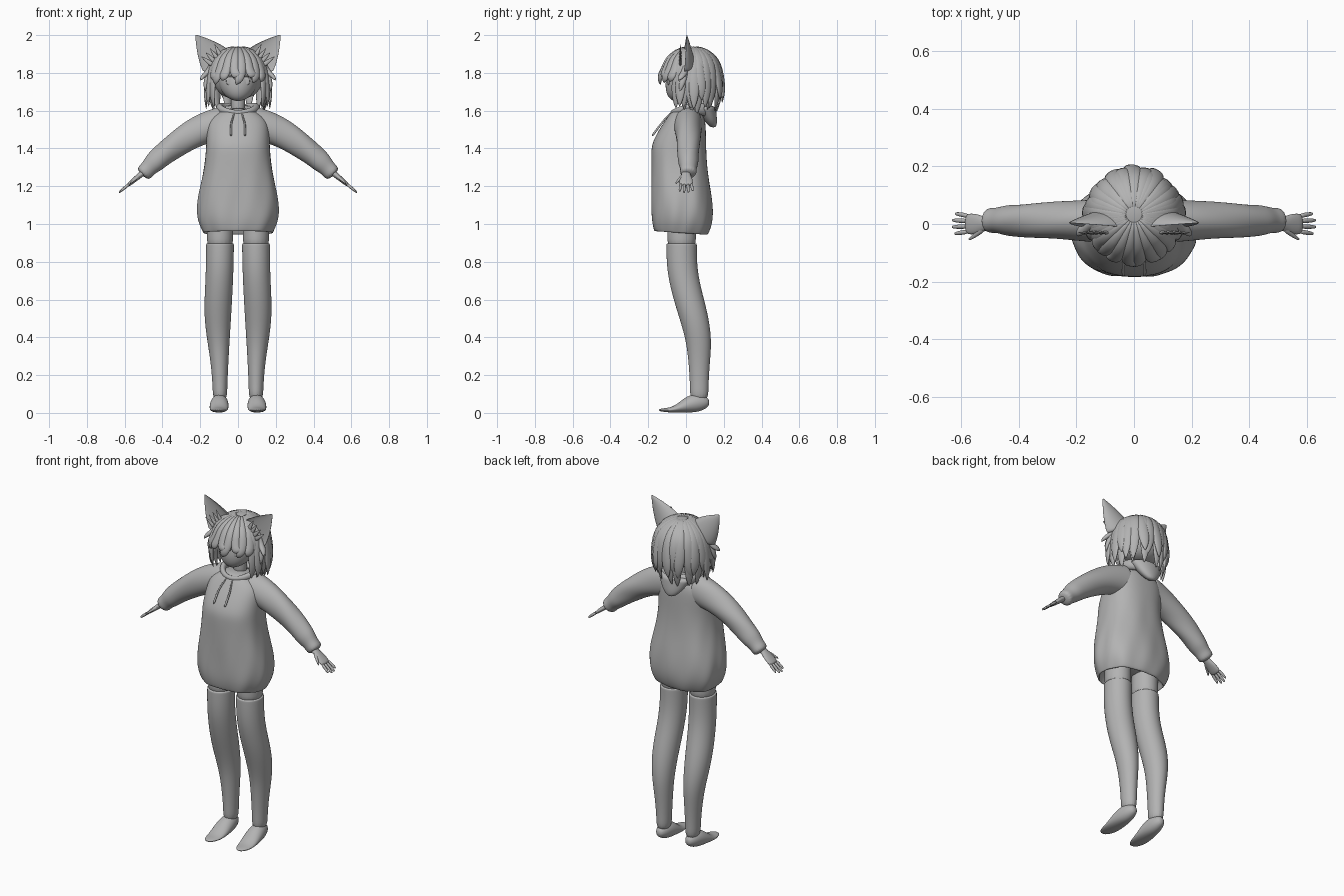
import bpy, bmesh, random
from math import sin, cos, pi, exp, radians
from mathutils import Vector

random.seed(4)
if "Cube" in bpy.data.objects:
    bpy.data.objects.remove(bpy.data.objects["Cube"])

grey = bpy.data.materials.new("plain_grey")
grey.use_nodes = True
tone = (.45, .45, .45, 1)
grey.diffuse_color = tone
grey.node_tree.nodes["Principled BSDF"].inputs["Base Color"].default_value = tone

SIDEWAYS, DEEP, UPWARD = Vector((1, 0, 0)), Vector((0, 1, 0)), Vector((0, 0, 1))


def steps(start, stop, count):
    return [start + (stop - start) * i / (count - 1) for i in range(count)]


def mix(start, stop, t):
    """Smooth blend, held constant beyond both ends."""
    t = min(max(t, 0), 1)
    return start + (stop - start) * t * t * (3 - 2 * t)


def bump(value, centre, span):
    return exp(-((value - centre) / span) ** 2)


def ellipse(angle, z):
    return cos(angle), sin(angle)


def loft(bm, path, side=SIDEWAYS, up=None, n=8, shape=ellipse, closed=False):
    """Skin rings (x, y, z, half width, half depth) along a path."""
    grow = 1 / (2 / 3 + cos(2 * pi / n) / 3)
    rings, last = [], len(path) - 1
    for i, (x, y, z, width, depth) in enumerate(path):
        before, after = path[max(i - 1, 0)], path[min(i + 1, last)]
        if closed:
            before, after = path[i - 1], path[(i + 1) % len(path)]
        tangent = (up or Vector(after[:3]) - Vector(before[:3])).normalized()
        across = (side - tangent * side.dot(tangent)).normalized()
        through = tangent.cross(across)
        ring = []
        for j in range(n):
            c, s = shape(2 * pi * j / n, z)
            offset = across * width * c + through * depth * s
            ring.append(bm.verts.new(Vector((x, y, z)) + offset * grow))
        rings.append(ring)
    pairs = list(zip(rings, rings[1:]))
    if closed:
        pairs.append((rings[-1], rings[0]))
    else:
        bm.faces.new(rings[0])
        bm.faces.new(rings[-1])
    for a, b in pairs:
        for j in range(n):
            k = (j + 1) % n
            bm.faces.new((a[j], a[k], b[k], b[j]))


def finish(bm, name, mirror=False, level=2):
    bmesh.ops.recalc_face_normals(bm, faces=bm.faces)
    for face in bm.faces:
        face.smooth = True
    mesh = bpy.data.meshes.new(name)
    bm.to_mesh(mesh)
    bm.free()
    mesh.materials.append(grey)
    ob = bpy.data.objects.new(name, mesh)
    bpy.context.collection.objects.link(ob)
    if mirror:
        ob.modifiers.new("mirror", "MIRROR").use_mirror_merge = False
    smooth = ob.modifiers.new("smooth", "SUBSURF")
    smooth.levels = smooth.render_levels = level


def part(name, path, mirror=False, **options):
    bm = bmesh.new()
    loft(bm, path, **options)
    finish(bm, name, mirror)


# Legs: stockings, bare thighs, feet
def leg(z, scale=1):
    calf = .012 * bump(z, .5, .2)
    return (.095 + calf, mix(.07, -.023, (z - .32) / .5), z,
            scale * (mix(.036, .073, z / .9) + calf), scale * mix(.048, .08, (z - .1) / .5))


stocking = [leg(z) for z in steps(.06, .89, 12)] + [leg(.895), leg(.9, .85)]
part("stocking", stocking, mirror=True, up=UPWARD, n=16)
part("thigh", [leg(z, .94) for z in steps(.86, 1.1, 4)], mirror=True, up=UPWARD, n=16)
foot = []
for t in steps(.02, .98, 10):
    height, taper = mix(.11, .03, (t - .2) / .6), sin(pi * t) ** .4
    foot.append((.095 + .01 * t, .13 - .28 * t, height / 2, .05 * taper, height / 2 * taper))
part("foot", foot, mirror=True, n=12)
part("hips", [(0, -.02, z, .14, .09) for z in (1, 1.1, 1.2)], up=UPWARD, n=16)


# Hoodie body: boxy section with soft folds, open at the hem
def cloth(angle, z):
    c, s = cos(angle), sin(angle)
    low = .035 * max(0, 1.45 - z)
    fold = 1 + low * (sin(7 * angle + 9 * z) + sin(11 * angle - 14 * z))
    scale = fold * (abs(c) ** 2.5 + abs(s) ** 2.5) ** -.4
    return c * scale, s * scale


body = [(0, -.03, 1.03, .16, .11), (0, -.03, .95, .18, .13)]
for z in steps(.95, 1.615, 14):
    bulge, shoulder = bump(z, 1.07, .2), max(0, z - 1.4) / .22
    front = -.183 + .13 * shoulder ** 1.3
    back = .105 + .035 * bulge - .03 * shoulder ** 6
    hem = mix(.91, 1, (z - .95) / .07)
    width = (.165 + .05 * bulge) * (1 - shoulder ** 6) ** .5
    body.append((0, (front + back) / 2, z, hem * width, hem * (back - front) / 2))
part("hoodie_body", body, up=Vector((0, .07, 1)), n=40, shape=cloth)


# Sleeves with a gathered cuff
def rumple(angle, z):
    ripple = 1 + .03 * sin(3 * angle + 40 * z)
    return cos(angle) * ripple, sin(angle) * ripple


sleeve = []
for t in steps(0, 1, 15):
    x = .07 + .44 * t
    gather = 1 - .2 * bump(t, .93, .03)
    sleeve.append((x, .012, 1.53 - 1.1 * (x - .05) ** 1.8,
                   gather * (.078 - .03 * t), gather * (.093 - .045 * t)))
part("sleeve", sleeve, mirror=True, side=DEEP, n=16, shape=rumple)

# Hood: a collar roll round the neck, a pointed pouch behind, two strings
roll = []
for a in steps(0, 2 * pi, 17)[:-1]:
    back = (1 - cos(a)) / 2
    roll.append((.1 * sin(a), .025 - .098 * cos(a), 1.588 + .02 * sin(a) ** 2 + .01 * back,
                 .014 + .022 * back, .012 + .014 * back))
part("hood_collar", roll, side=UPWARD, n=10, closed=True)
pouch = [(0, .145 - .05 * t, 1.51 + .12 * t, .02 + .09 * t ** .7, .015 + .045 * t ** .7)
         for t in steps(0, 1, 5)]
part("hood_pouch", pouch, up=UPWARD, n=16)
strings = [(mix(.02, .037, 2 * t), -.08 - .1 * t ** .9, 1.59 - .125 * t, .004 + .002 * t, .004 + .002 * t)
           for t in steps(0, 1, 6)]
part("drawstring", strings, mirror=True)


# Hands: palm, four fingers, thumb, laid out along the arm's direction
def reach(distance, y, width, depth):
    return .48 + .78 * distance, y, 1.29 - .64 * distance, width, depth


bm = bmesh.new()
loft(bm, [reach(d, 0, mix(.022, .036, (d - .04) / .05), .018 - .06 * d) for d in steps(0, .135, 6)],
     side=DEEP, n=12)
for i in range(4):
    y, length = .028 - .018 * i, .06 + .015 * sin(i)
    loft(bm, [reach(.12 + length * t, y * (1 + .3 * t), thick, thick)
              for t, thick in ((0, .008), (.5, .008), (.9, .006), (1, .003))], side=DEEP)
loft(bm, [reach(.05 + .07 * t, -.01 - .045 * t ** .8, .012 - .008 * t, .01 - .006 * t)
          for t in steps(0, 1, 5)], side=DEEP)
finish(bm, "hand", True, 1)

# Neck and head
part("neck", [(0, .02, z, .037, .037) for z in (1.57, 1.65, 1.72)], up=UPWARD, n=14)
arcs = steps(.06, pi - .06, 11)
head = [(0, mix(-.07, .025, .25 + a / 3), 1.785 - .135 * cos(a), .11 * sin(a), .115 * sin(a)) for a in arcs]
part("head", head, up=UPWARD, n=20)
part("nose", [(0, -.09 - .012 * sin(a), 1.725 + .01 * cos(a), .005, .005) for a in steps(0, pi, 4)])
part("mouth", [(x, -.09 + 9 * x * x, 1.69 + 6 * x * x, .003, .002) for x in steps(-.02, .02, 5)], side=UPWARD)
part("eye", [(.043, y, 1.756, size, size * 1.2) for y, size in ((-.08, .02), (-.095, .02), (-.098, .013))],
     mirror=True, n=14)
part("eyelid", [(.045 - .03 * cos(a), -.088 - .012 * sin(a) - .01 * cos(a), 1.765 + .02 * sin(a), .004, .003)
                for a in steps(0, pi, 7)], mirror=True, side=UPWARD)


# Hair: scalp cap under tapered locks that run from the crown
def lock(bm, heading, z_end, width=.03, flare=1, sway=0):
    path, a = [], radians(heading)
    for rise in steps(1.47, .04, 4):
        r = .15 * cos(rise)
        path.append((r * sin(a), .03 - r * cos(a), 1.81 + .122 * sin(rise), width * cos(rise) ** .4, .016))
    for t in (.4, .75, 1):
        b, thin = a + radians(sway) * t, 1.03 - t ** 4
        r = .15 * (1 + (flare - 1) * t + .08 * sin(pi * t))
        path.append((r * sin(b), .03 - r * cos(b), 1.806 + (z_end - 1.806) * t, width * thin, .013 * thin))
    loft(bm, path, side=Vector((cos(a), sin(a), 0)))


vary = random.uniform
cap = [(0, .045, 1.8 - .138 * cos(a), .137 * sin(a) ** .7, .122 * sin(a) ** .7) for a in arcs]
part("hair_cap", cap, up=UPWARD, n=20)
bm = bmesh.new()
for heading in steps(75, 285, 15):
    lock(bm, heading, vary(1.6, 1.66), flare=vary(.95, 1.12), sway=vary(-8, 8))
for heading in steps(85, 275, 9):
    lock(bm, heading, vary(1.57, 1.62), flare=.88, sway=vary(-9, 9))
finish(bm, "back_hair", level=1)
bm = bmesh.new()
for heading in steps(-54, 54, 8):
    lock(bm, heading, vary(1.735, 1.775), width=.026, flare=1.1, sway=random.choice((-1, 1)) * vary(7, 12))
finish(bm, "bangs", level=1)
bm = bmesh.new()
for heading in steps(62, 95, 5):
    lock(bm, heading, vary(1.6, 1.65), flare=vary(.9, 1.12), sway=vary(-8, 8))
for z_end, flare in ((1.76, 1.4), (1.7, 1.22)):
    lock(bm, 78, z_end, width=.018, flare=flare, sway=-8)
finish(bm, "side_hair", True, 1)


# Animal ears: crescent section, hollow towards the front, with fur tufts
def crescent(angle, z):
    return cos(angle), max(sin(angle), -.35 * sin(angle))


slant = Vector((.75, 0, -.66))
ear = [(.105 + .12 * t, -.016 + .02 * t, 1.85 + .152 * t, .09 * (1 - t ** 1.5) + .002, .065 * (1 - t) + .002)
       for t in steps(0, 1, 7)]
part("ear", ear, mirror=True, side=slant, n=16, shape=crescent)
bm = bmesh.new()
for spread in steps(-.03, .03, 4):
    root = Vector((.11, -.03, 1.86)) + slant * spread
    tip = root + Vector((.05, 0, .06)) + slant * spread * .6
    loft(bm, [(*root.lerp(tip, t), .013 - .012 * t * t, .008 - .007 * t) for t in steps(0, 1, 4)], side=slant)
finish(bm, "ear_fur", True, 1)
